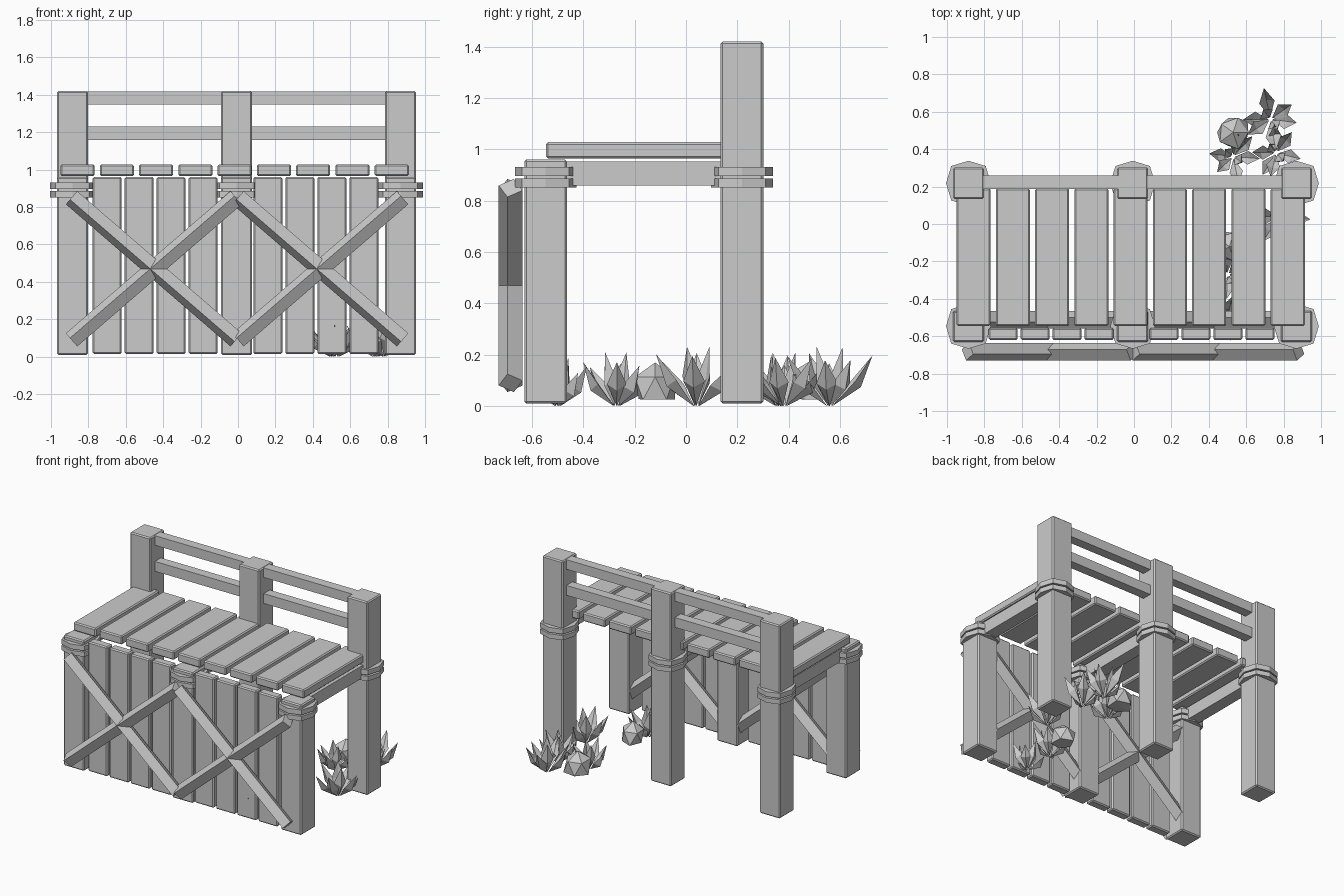
import bpy, bmesh, math, random
from mathutils import Vector, Matrix

cube = bpy.data.objects.get("Cube")
if cube:
    bpy.data.objects.remove(cube, do_unlink=True)
random.seed(4)

grey = bpy.data.materials.new("plain_grey")
grey.use_nodes = True
COLOUR = (0.6, 0.6, 0.6, 1)
grey.diffuse_color = COLOUR
grey.node_tree.nodes["Principled BSDF"].inputs["Base Color"].default_value = COLOUR


def add_object(name, bm):
    bmesh.ops.recalc_face_normals(bm, faces=bm.faces)
    mesh = bpy.data.meshes.new(name)
    bm.to_mesh(mesh)
    bm.free()
    mesh.materials.append(grey)
    obj = bpy.data.objects.new(name, mesh)
    bpy.context.collection.objects.link(obj)
    return obj


def box(name, x, y, z, bevel=0.008):
    """Chamfered block from three (low, high) ranges."""
    bm = bmesh.new()
    bmesh.ops.create_cube(bm, size=1)
    for v in bm.verts:
        v.co = Vector((r[0] + (c + 0.5) * (r[1] - r[0]) for r, c in zip((x, y, z), v.co)))
    if bevel:
        bmesh.ops.bevel(bm, geom=bm.edges[:], offset=bevel, segments=1, affect='EDGES')
    return add_object(name, bm)


def around(c, half):
    return (c - half, c + half)


def strap(name, cx, cy, z0, z1):
    """Bulging eight-sided band round a post."""
    bm = bmesh.new()
    ring = []
    for i in range(8):
        r = 0.12 if i % 2 == 0 else 0.092 * math.sqrt(2)
        a = i * math.pi / 4
        ring.append(bm.verts.new((cx + r * math.cos(a), cy + r * math.sin(a), z0)))
    face = bm.faces.new(ring)
    top = bmesh.ops.extrude_face_region(bm, geom=[face])["geom"]
    verts = [g for g in top if isinstance(g, bmesh.types.BMVert)]
    bmesh.ops.translate(bm, verts=verts, vec=(0, 0, z1 - z0))
    add_object(name, bm)


def brace(name, start, end, roll):
    """Square bar rolled about its own length."""
    start, end = Vector(start), Vector(end)
    axis = end - start
    bm = bmesh.new()
    bmesh.ops.create_cube(bm, size=1)
    bmesh.ops.scale(bm, verts=bm.verts, vec=(axis.length, 0.068, 0.068))
    turn = Matrix.Rotation(-math.atan2(axis.z, axis.x), 4, 'Y') @ Matrix.Rotation(roll, 4, 'X')
    bmesh.ops.transform(bm, verts=bm.verts, matrix=Matrix.Translation((start + end) / 2) @ turn)
    add_object(name, bm)


def spiky_plant(name, x, y, size, count=8):
    """Tuft of folded, pointed leaves."""
    bm = bmesh.new()
    for i in range(count):
        inner = i % 4 == 3
        a = 2 * math.pi * i / count + random.uniform(-0.25, 0.25)
        out, side, up = Vector((math.cos(a), math.sin(a), 0)), Vector((-math.sin(a), math.cos(a), 0)), Vector((0, 0, 1))
        reach = size * (0.3 if inner else random.uniform(0.65, 0.85))
        height = size * (1.1 if inner else random.uniform(0.75, 1.0))
        c = Vector((x, y, 0))
        mid = c + out * reach * 0.55 + up * height * 0.5
        base, tip = bm.verts.new(c + out * 0.01), bm.verts.new(c + out * reach + up * height)
        loop = [bm.verts.new(p) for p in (
            mid + side * size * 0.2, mid + out * 0.03 - up * 0.025,
            mid - side * size * 0.2, mid + out * 0.012 - up * 0.01)]
        for j in range(4):
            p, q = loop[j], loop[(j + 1) % 4]
            bm.faces.new((base, p, q))
            bm.faces.new((tip, q, p))
    add_object(name, bm)


def rock(name, x, y, radius, height):
    """Faceted boulder with a flat foot."""
    bm = bmesh.new()
    bmesh.ops.create_icosphere(bm, subdivisions=1, radius=1)
    for v in bm.verts:
        k = random.uniform(0.85, 1.1)
        v.co = Vector((x + v.co.x * radius * k, y + v.co.y * radius * k,
                       max(0.025, height * (0.4 + 0.6 * v.co.z * min(k, 1)))))
    bmesh.ops.dissolve_degenerate(bm, dist=0.0005, edges=bm.edges[:])
    add_object(name, bm)


# Posts, their straps and the cross beams under the seat
FRONT_Y, BACK_Y = -0.547, 0.218
for side, px in (("right", -0.885), ("middle", -0.007), ("left", 0.868)):
    for row, py, top in (("front", FRONT_Y, 0.96), ("back", BACK_Y, 1.42)):
        box(f"{side}_{row}_post", around(px, 0.083), around(py, 0.083), (0.01, top))
        strap(f"{side}_{row}_lower_strap", px, py, 0.852, 0.886)
        strap(f"{side}_{row}_upper_strap", px, py, 0.896, 0.932)
    box(f"{side}_seat_beam", around(px, 0.045), (-0.5, 0.17), (0.86, 0.952), 0)

# Front panel boards, four in each bay
for bay, first in (("right", -0.7), ("left", 0.16)):
    for i in range(4):
        box(f"{bay}_panel_board_{i + 1}", around(first + i * 0.171, 0.078), (-0.62, -0.555), (0.015, 0.96))

# Seat boards
for i in range(9):
    box(f"seat_board_{i + 1}", around(-0.858 + i * 0.21, 0.091), (-0.545, 0.19), (0.965, 1.028))

# Back rails
for name, z in (("lower_back_rail", (1.158, 1.23)), ("upper_back_rail", (1.348, 1.418))):
    box(name, (-0.86, 0.85), (0.188, 0.258), z, 0)

# Crossed braces on both faces of the panel
for face, y in (("outer", -0.683), ("inner", -0.512)):
    for bay, x0, x1 in (("right", -0.89, -0.01), ("left", 0.0, 0.88)):
        brace(f"{bay}_{face}_rising_brace", (x0, y, 0.09), (x1, y, 0.85), math.radians(30))
        brace(f"{bay}_{face}_falling_brace", (x0, y, 0.85), (x1, y, 0.09), math.radians(60))

# Plants and rocks beside the left end
for i, (x, y, size) in enumerate([(0.73, 0.56, 0.21), (0.78, 0.04, 0.21), (0.5, -0.27, 0.19),
                                  (0.53, 0.36, 0.18), (0.76, 0.38, 0.19), (0.5, -0.5, 0.17)]):
    spiky_plant(f"spiky_plant_{i + 1}", x, y, size)
for i, (x, y, radius, height) in enumerate([(0.53, 0.49, 0.1, 0.19), (0.51, -0.12, 0.085, 0.17)]):
    rock(f"rock_{i + 1}", x, y, radius, height)
